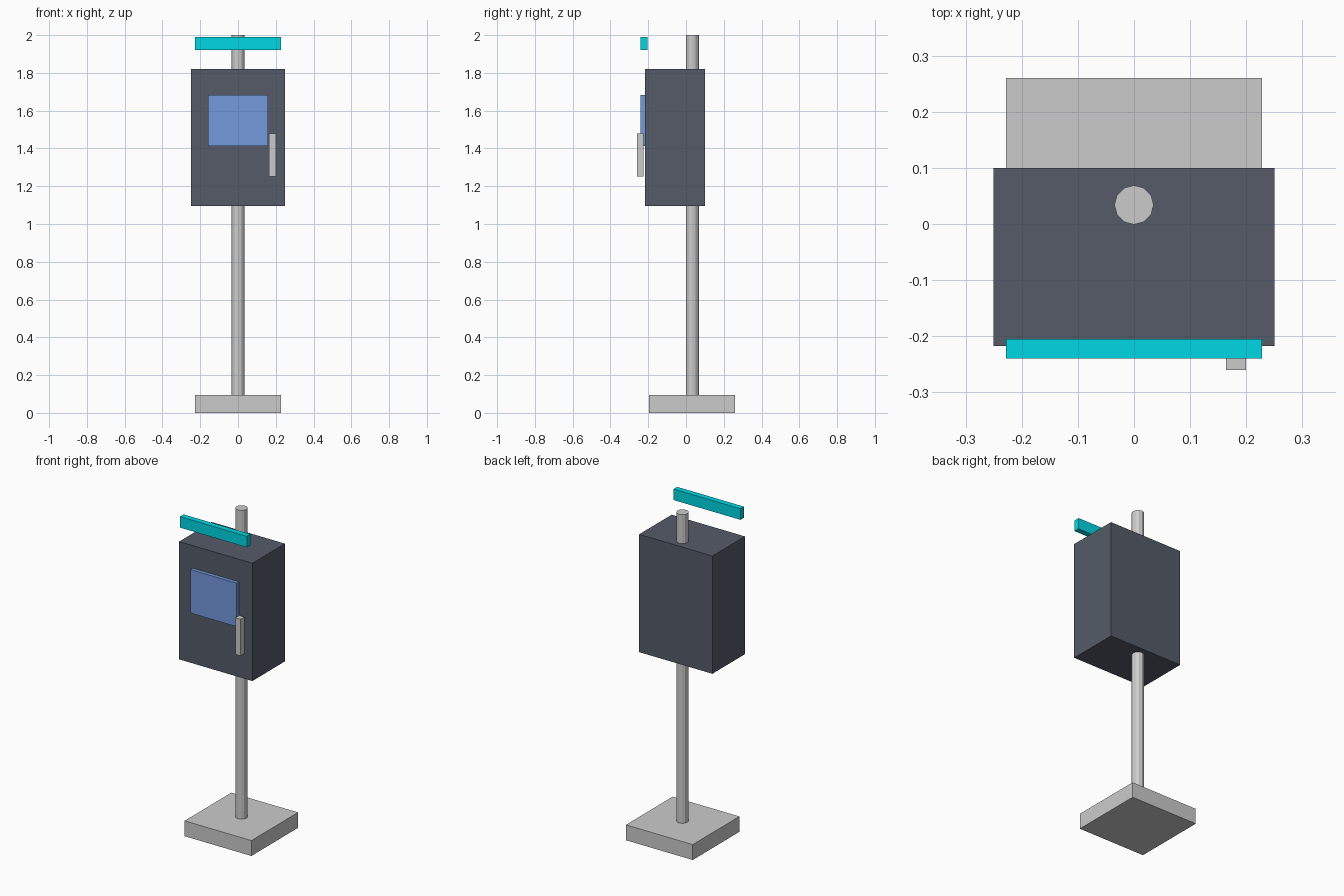
import bpy

if "Cube" in bpy.data.objects:
    bpy.data.objects.remove(bpy.data.objects["Cube"])


def material(name, color):
    mat = bpy.data.materials.new(name)
    mat.diffuse_color = (*color, 1)
    mat.use_nodes = True
    mat.node_tree.nodes["Principled BSDF"].inputs["Base Color"].default_value = mat.diffuse_color
    return mat


def box(name, x, y, z, mat=None):
    """Box from (min, max) ranges on each axis."""
    bpy.ops.mesh.primitive_cube_add(size=1, location=[sum(r) / 2 for r in (x, y, z)])
    ob = bpy.context.object
    ob.name = name
    ob.scale = [r[1] - r[0] for r in (x, y, z)]
    bpy.ops.object.transform_apply(location=False, rotation=False, scale=True)
    if mat:
        ob.data.materials.append(mat)
    return ob


dark = material("dark_slate", (0.09, 0.105, 0.14))
blue = material("screen_blue", (0.17, 0.32, 0.72))
cyan = material("light_cyan", (0.0, 0.68, 0.78))

# Foot plate and twelve-sided pole running up through the cabinet
box("base_plate", (-0.228, 0.228), (-0.195, 0.26), (0, 0.095))
bpy.ops.mesh.primitive_cylinder_add(vertices=12, radius=0.035, depth=1.905,
                                    location=(0, 0.034, 1.0475))
bpy.context.object.name = "pole"

# Cabinet with its display and door handle
box("cabinet", (-0.25, 0.25), (-0.217, 0.10), (1.094, 1.821), dark)
box("screen", (-0.158, 0.158), (-0.24, -0.212), (1.414, 1.682), blue)
box("handle", (0.164, 0.20), (-0.26, -0.224), (1.252, 1.478))

# Light bar floating above the front edge
box("light_bar", (-0.228, 0.228), (-0.24, -0.205), (1.922, 1.99), cyan)
